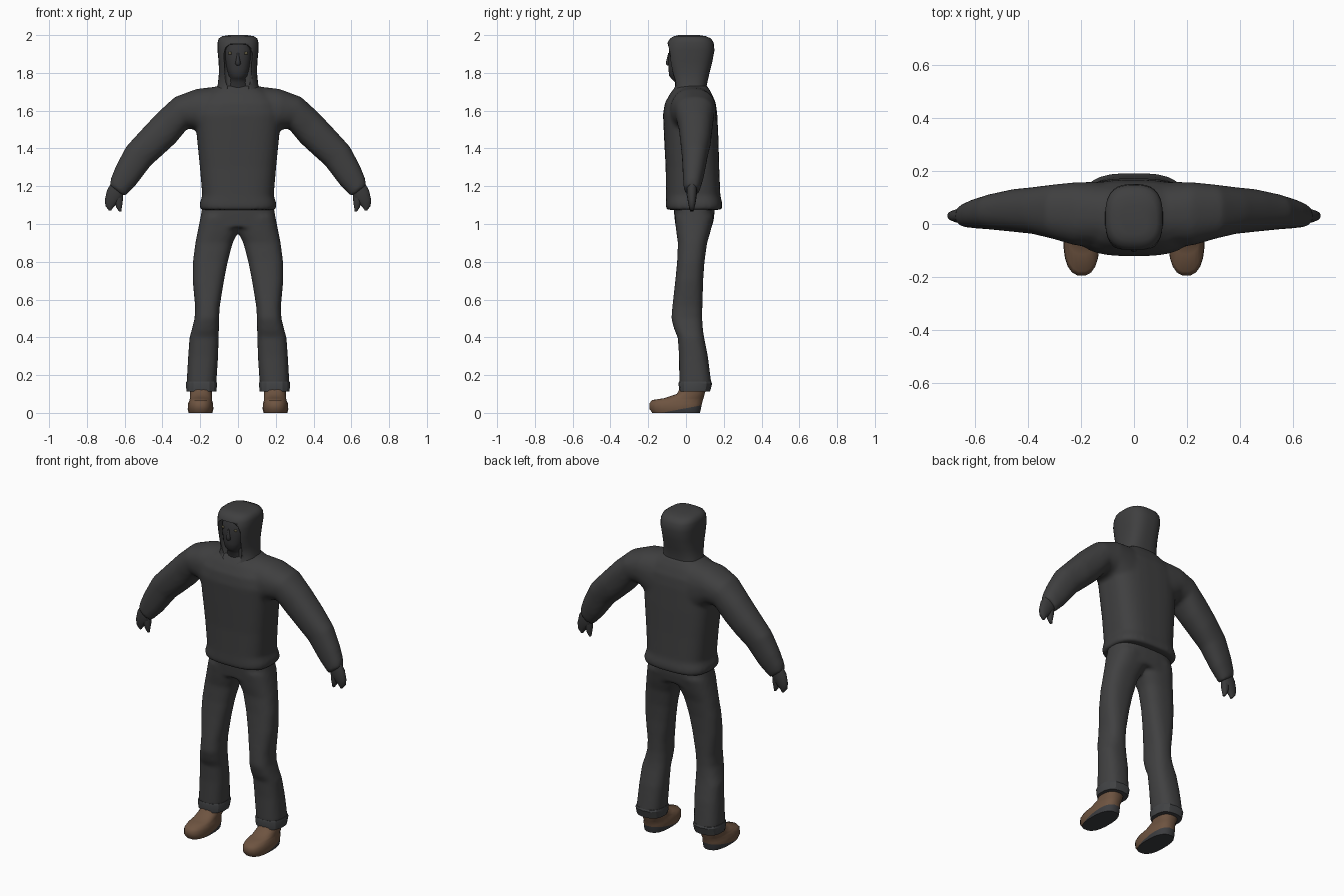
import bpy, bmesh, math
from mathutils import Vector


def material(name, rgb):
    m = bpy.data.materials.new(name)
    m.diffuse_color = (*rgb, 1)
    return m


CLOTH = material("charcoal cloth", (0.05, 0.05, 0.051))
TROUSER = material("dark trouser cloth", (0.052, 0.052, 0.053))
MASK = material("dark mask", (0.036, 0.036, 0.038))
GLOVE = material("glove grey", (0.042, 0.042, 0.043))
CUFF = material("slate cuff", (0.054, 0.056, 0.059))
LEATHER = material("brown leather", (0.155, 0.088, 0.052))
SOLE = material("dark sole", (0.045, 0.046, 0.05))
EYE = material("dull amber", (0.11, 0.095, 0.05))


def loft(bm, rings, n=24, power=2.4, side=1):
    """Closed loft; each ring is (x0, z0, x1, z1, y0, y1): two edge points and a depth range."""
    loops = []
    for x0, z0, x1, z1, y0, y1 in rings:
        loop = []
        for i in range(n):
            a = 2 * math.pi * (i + 0.5) / n
            c, s = math.cos(a), math.sin(a)
            c = math.copysign(abs(c) ** (2 / power), c)
            s = math.copysign(abs(s) ** (2 / power), s)
            t = (c + 1) / 2
            loop.append(bm.verts.new((side * (x0 + (x1 - x0) * t),
                                      (y0 + y1) / 2 + s * (y1 - y0) / 2,
                                      z0 + (z1 - z0) * t)))
        loops.append(loop)
    faces = [bm.faces.new(loops[0]), bm.faces.new(loops[-1])]
    for a, b in zip(loops, loops[1:]):
        for i in range(n):
            j = (i + 1) % n
            faces.append(bm.faces.new((a[i], a[j], b[j], b[i])))
    bmesh.ops.recalc_face_normals(bm, faces=faces)


def level(rows):
    """Rings centred on x = 0 from rows of (z, half width, y0, y1)."""
    return [(-w, z, w, z, y0, y1) for z, w, y0, y1 in rows]


def limb(rows):
    """Level rings off centre from rows of (z, inner x, outer x, y0, y1)."""
    return [(a, z, b, z, y0, y1) for z, a, b, y0, y1 in rows]


def finish(name, bm, *mats, angle=40):
    me = bpy.data.meshes.new(name)
    bm.to_mesh(me)
    bm.free()
    ob = bpy.data.objects.new(name, me)
    bpy.context.collection.objects.link(ob)
    for m in mats:
        me.materials.append(m)
    bpy.ops.object.select_all(action='DESELECT')
    bpy.context.view_layer.objects.active = ob
    ob.select_set(True)
    bpy.ops.object.shade_smooth_by_angle(angle=math.radians(angle))
    return ob


def blend(ob, smooth=6):
    """Fuse overlapping lofts into one soft garment."""
    r = ob.modifiers.new("fuse", 'REMESH')
    r.mode = 'VOXEL'
    r.voxel_size = 0.011
    r.use_smooth_shade = True
    s = ob.modifiers.new("soften", 'SMOOTH')
    s.factor = 0.5
    s.iterations = smooth


# Sweatshirt: body and two sleeves
bm = bmesh.new()
loft(bm, level([(1.075, .196, -.10, .185), (1.085, .203, -.107, .193), (1.11, .203, -.107, .192),
                (1.15, .189, -.106, .182), (1.3, .202, -.108, .176), (1.45, .217, -.116, .172),
                (1.58, .23, -.122, .166), (1.64, .215, -.112, .158), (1.69, .17, -.085, .137),
                (1.735, .10, -.05, .11)]), 32, 3)
SLEEVE = [(.13, 1.40, .10, 1.73, -.095, .16), (.23, 1.50, .22, 1.715, -.08, .158),
          (.268, 1.505, .335, 1.672, -.057, .15), (.33, 1.43, .425, 1.59, -.038, .14),
          (.40, 1.365, .505, 1.505, -.03, .132), (.46, 1.312, .592, 1.41, -.022, .115),
          (.54, 1.207, .645, 1.31, -.017, .095), (.582, 1.165, .672, 1.245, -.013, .08),
          (.60, 1.145, .68, 1.205, -.01, .07)]
for s in (1, -1):
    loft(bm, SLEEVE, 24, 2.3, s)
blend(finish("sweatshirt", bm, CLOTH))

# Trousers: hips and two legs
bm = bmesh.new()
loft(bm, level([(1.12, .185, -.068, .152), (1.04, .198, -.062, .15), (.98, .208, -.055, .138)]), 28, 2.8)
LEG = limb([(1.04, -.01, .198, -.06, .148), (.96, -.002, .214, -.052, .13), (.9, .028, .226, -.043, .112),
            (.8, .054, .239, -.047, .098), (.7, .074, .24, -.057, .091), (.56, .097, .227, -.073, .087),
            (.5, .10, .23, -.078, .086), (.44, .101, .245, -.062, .09), (.4, .102, .257, -.044, .096),
            (.3, .105, .264, -.037, .116), (.15, .115, .273, -.036, .135)])
for s in (1, -1):
    loft(bm, LEG, 24, 2.5, s)
blend(finish("trousers", bm, TROUSER))

# Hood, with the face opening cut out
bm = bmesh.new()
loft(bm, level([(1.66, .13, -.088, .115), (1.70, .122, -.078, .112), (1.735, .108, -.06, .11),
                (1.80, .101, -.085, .125), (1.86, .103, -.10, .14), (1.92, .109, -.106, .151),
                (1.96, .109, -.098, .147), (1.982, .102, -.085, .133), (1.994, .085, -.065, .105),
                (2.0, .05, -.04, .07)]), 32, 2.8)
hood = finish("hood", bm, CLOTH, angle=50)
bm = bmesh.new()
loft(bm, level([(z, w, -.3, -.045) for z, w in
                ((1.695, .035), (1.71, .057), (1.75, .069), (1.9, .075), (1.935, .066), (1.953, .04))]), 32, 9)
cutter = finish("face_opening_cutter", bm, CLOTH)
cutter.hide_render = True
cutter.hide_viewport = True
cut = hood.modifiers.new("face opening", 'BOOLEAN')
cut.operation = 'DIFFERENCE'
cut.object = cutter

# Masked face with neck and nose
bm = bmesh.new()
loft(bm, level([(1.68, .06, -.06, .03), (1.75, .05, -.058, .03), (1.77, .04, -.078, .03),
                (1.785, .05, -.09, .03), (1.82, .06, -.093, .03), (1.87, .068, -.093, .03),
                (1.92, .07, -.09, .03), (1.95, .062, -.075, .03)]), 24, 2.3)
loft(bm, level([(1.838, .008, -.098, -.07), (1.847, .016, -.107, -.07), (1.865, .012, -.104, -.07),
                (1.905, .006, -.094, -.07)]), 10, 2)
finish("masked_face", bm, MASK, angle=60)

# Eyes
bm = bmesh.new()
for s in (1, -1):
    ball = bmesh.ops.create_uvsphere(bm, u_segments=12, v_segments=8, radius=.01)
    for v in ball["verts"]:
        v.co = Vector((v.co.x, v.co.y * .5, v.co.z * .8)) + Vector((s * .042, -.083, 1.904))
finish("eyes", bm, EYE)

# Gloves: tapering fingers plus a thumb
HAND = [(.603, 1.165, .67, 1.222, .005, .057), (.612, 1.135, .694, 1.18, .003, .058),
        (.64, 1.108, .706, 1.128, .01, .052), (.662, 1.085, .702, 1.095, .016, .046),
        (.672, 1.07, .684, 1.072, .022, .04)]
THUMB = [(.607, 1.155, .655, 1.16, .01, .052), (.61, 1.115, .653, 1.12, .01, .05),
         (.615, 1.085, .645, 1.088, .016, .044), (.618, 1.065, .63, 1.066, .022, .04)]
bm = bmesh.new()
for s in (1, -1):
    loft(bm, HAND, 14, 2.2, s)
    loft(bm, THUMB, 12, 2.2, s)
finish("gloves", bm, GLOVE, angle=60)

# Turned-up trouser cuffs
bm = bmesh.new()
for s in (1, -1):
    loft(bm, limb([(.165, .112, .275, -.037, .134), (.155, .109, .278, -.04, .138),
                   (.112, .113, .274, -.035, .127)]), 14, 2.5, s)
finish("cuffs", bm, CUFF, angle=25)

# Boots: the sole is everything below a plane that rises to the heel
bm = bmesh.new()
for s in (1, -1):
    loft(bm, limb([(0, .135, .262, -.18, .075), (.02, .13, .267, -.194, .08), (.05, .131, .265, -.196, .086),
                   (.068, .137, .257, -.18, .091), (.078, .138, .255, -.115, .094),
                   (.10, .137, .254, -.05, .099), (.14, .137, .255, -.025, .112)]), 20, 2.5, s)
point, up = Vector((0, -.13, 0)), Vector((0, -.19, 1)).normalized()
bmesh.ops.bisect_plane(bm, geom=bm.verts[:] + bm.edges[:] + bm.faces[:], plane_co=point, plane_no=up)
bm.normal_update()
for f in bm.faces:
    below = (f.calc_center_median() - point).dot(up) < 0
    f.material_index = int(below or f.normal.z < -.9)
finish("boots", bm, LEATHER, SOLE, angle=50)
